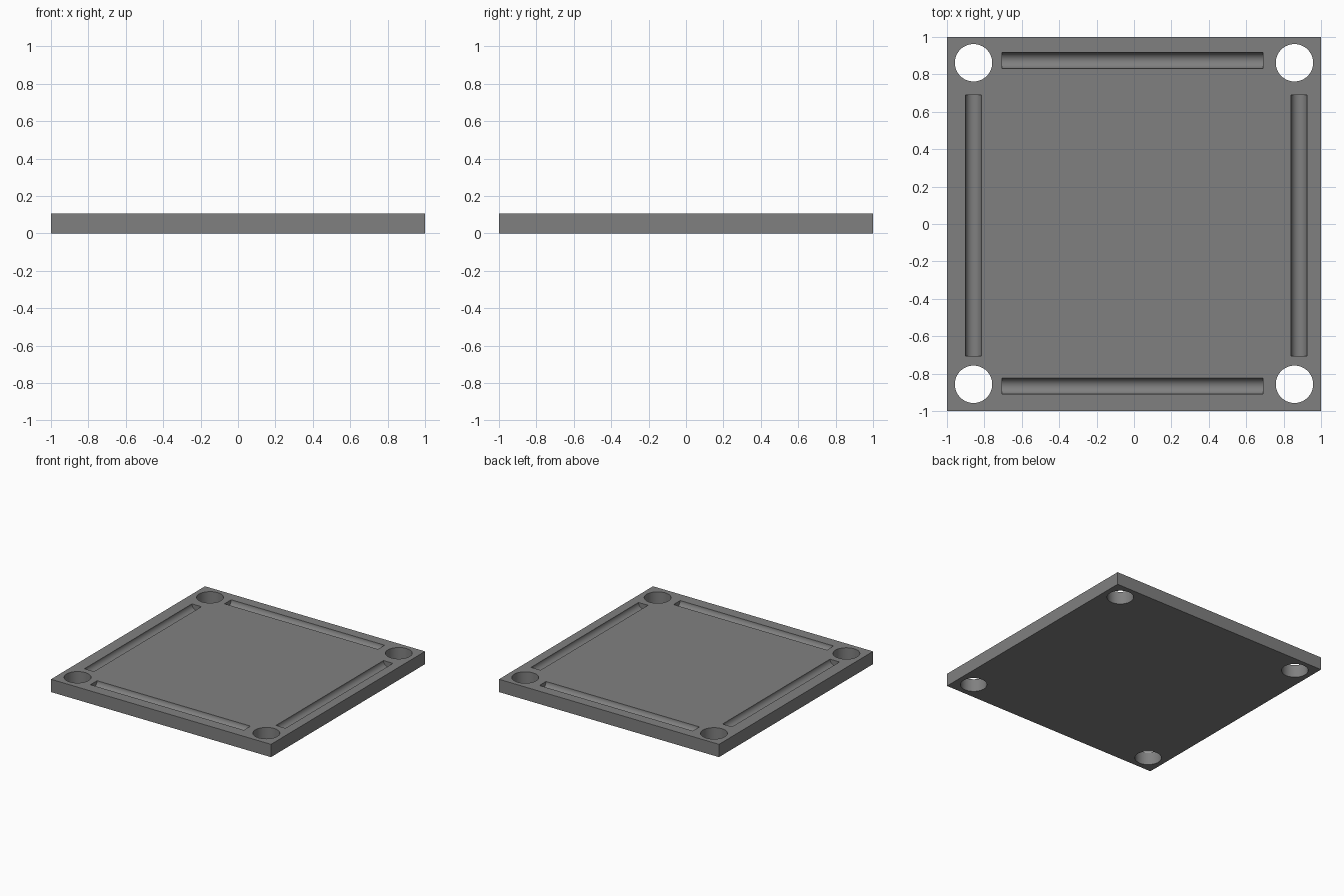
import bpy, math

if "Cube" in bpy.data.objects:
    bpy.data.objects.remove(bpy.data.objects["Cube"])

T = 0.105  # plate thickness

grey = bpy.data.materials.new("mid grey")
grey.diffuse_color = (0.216, 0.216, 0.216, 1)
grey.use_nodes = True
grey.node_tree.nodes["Principled BSDF"].inputs["Base Color"].default_value = grey.diffuse_color

# Square plate
bpy.ops.mesh.primitive_cube_add(size=1, location=(0, 0, T / 2))
plate = bpy.context.object
plate.name = "base_plate"
plate.scale = (2, 2, T)
bpy.ops.object.transform_apply(location=True, rotation=False, scale=True)
plate.data.materials.append(grey)


def cut(name, radius, depth, loc, rot=(0, 0, 0)):
    """Subtract a cylinder from the plate."""
    bpy.ops.mesh.primitive_cylinder_add(vertices=64, radius=radius, depth=depth,
                                        location=loc, rotation=rot)
    cutter = bpy.context.object
    cutter.name = name
    cutter.hide_render = True
    cutter.data.materials.append(grey)
    bpy.context.view_layer.objects.active = plate
    mod = plate.modifiers.new(name, 'BOOLEAN')
    mod.operation = 'DIFFERENCE'
    mod.solver = 'EXACT'
    mod.object = cutter
    bpy.ops.object.modifier_apply(modifier=mod.name)
    bpy.data.objects.remove(cutter, do_unlink=True)


# Through holes in the corners
for x in (-0.858, 0.858):
    for y in (-0.857, 0.862):
        cut("corner_hole", 0.1, 0.5, (x, y, T / 2))

# Round-bottomed grooves along the edges
R, L, MID = 0.043, 1.395, -0.007
for y in (-0.867, 0.874):
    cut("groove_x", R, L, (MID, y, T), (0, math.pi / 2, 0))
for x in (-0.859, 0.882):
    cut("groove_y", R, L, (x, MID, T), (math.pi / 2, 0, 0))

# Smooth round walls, sharp edges
bpy.ops.object.select_all(action='DESELECT')
plate.select_set(True)
bpy.context.view_layer.objects.active = plate
bpy.ops.object.shade_smooth_by_angle(angle=math.radians(30))
